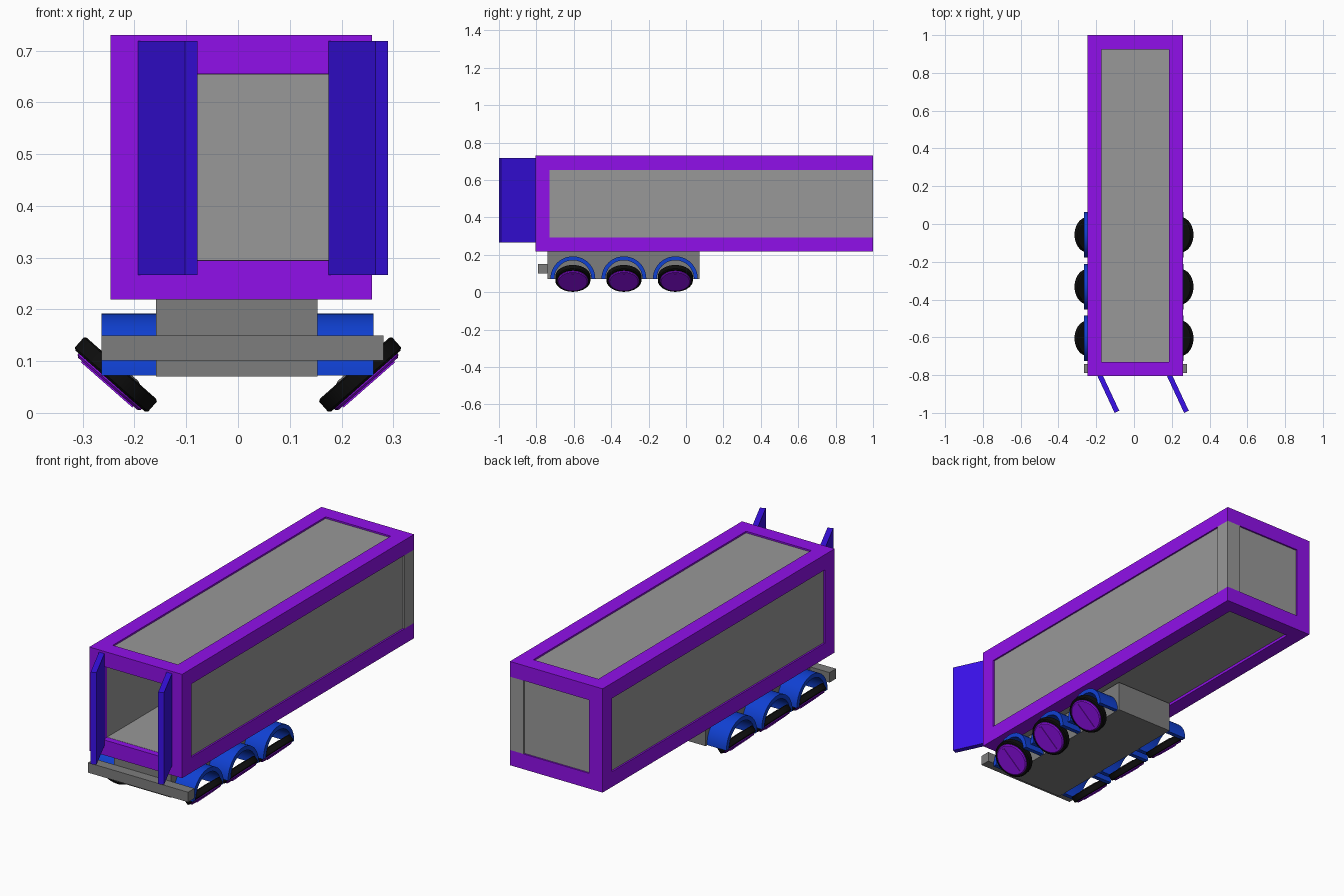
import bpy, bmesh
from math import radians, cos, sin, pi
from mathutils import Matrix

if "Cube" in bpy.data.objects:
    bpy.data.objects.remove(bpy.data.objects["Cube"])


def material(name, rgb):
    m = bpy.data.materials.new(name)
    m.diffuse_color = (*rgb, 1)
    m.use_nodes = True
    m.node_tree.nodes["Principled BSDF"].inputs["Base Color"].default_value = m.diffuse_color
    return m


PURPLE = material("purple", (0.28, 0.005, 0.82))
INDIGO = material("indigo", (0.042, 0.005, 0.82))
BLUE = material("blue", (0.005, 0.052, 0.65))
BLACK = material("black", (0.004, 0.004, 0.004))
GREY = material("grey", (0.315, 0.315, 0.315))
DARK = material("dark_grey", (0.205, 0.205, 0.205))


def make(name, bm, mat=None, matrix=Matrix(), smooth=False):
    bmesh.ops.recalc_face_normals(bm, faces=bm.faces)
    me = bpy.data.meshes.new(name)
    bm.to_mesh(me)
    bm.free()
    ob = bpy.data.objects.new(name, me)
    bpy.context.collection.objects.link(ob)
    ob.matrix_world = matrix
    if mat:
        me.materials.append(mat)
    if smooth:
        bpy.ops.object.select_all(action='DESELECT')
        ob.select_set(True)
        bpy.context.view_layer.objects.active = ob
        bpy.ops.object.shade_smooth_by_angle(angle=radians(30))
    return ob


def box(name, x, y, z, mat=None, matrix=Matrix()):
    bm = bmesh.new()
    bmesh.ops.create_cube(bm, size=1)
    for v in bm.verts:
        v.co = [(a + b) / 2 + c * (b - a) for (a, b), c in zip((x, y, z), v.co)]
    return make(name, bm, mat, matrix)


def lathe(name, profile, mat, matrix, n=40):
    # revolve (x, radius) points about the local x axis, with flat caps
    bm = bmesh.new()
    rings = [[bm.verts.new((a, r * cos(2 * pi * i / n), r * sin(2 * pi * i / n)))
              for i in range(n)] for a, r in profile]
    for p, q in zip(rings, rings[1:]):
        for i in range(n):
            j = (i + 1) % n
            bm.faces.new((p[i], p[j], q[j], q[i]))
    bm.faces.new(rings[0])
    bm.faces.new(rings[-1])
    return make(name, bm, mat, matrix, True)


def arch(name, x0, x1, y, z, r_in, r_out, mat, n=24):
    # half-ring extruded along x
    bm = bmesh.new()
    rows = []
    for i in range(n + 1):
        c, s = cos(pi * i / n), sin(pi * i / n)
        rows.append([bm.verts.new((x, y + r * c, z + r * s))
                     for x, r in ((x0, r_in), (x1, r_in), (x1, r_out), (x0, r_out))])
    for p, q in zip(rows, rows[1:]):
        for k in range(4):
            m = (k + 1) % 4
            bm.faces.new((p[k], p[m], q[m], q[k]))
    bm.faces.new(rows[0])
    bm.faces.new(rows[-1])
    return make(name, bm, mat, smooth=True)


# Cargo frame beams
X0, X1, Y0, Y1, Z0, Z1, T = -0.246, 0.259, -0.805, 1.0, 0.219, 0.73, 0.075
xs, ys, zs = [((a, a + T), (b - T, b)) for a, b in ((X0, X1), (Y0, Y1), (Z0, Z1))]
for z in zs:
    for x in xs:
        box("frame_long_beam", x, (Y0, Y1), z, PURPLE)
    for y in ys:
        box("frame_cross_beam", (X0 + T, X1 - T), y, z, PURPLE)
for x in xs:
    for y in ys:
        plain = x == xs[1] and y == ys[1]      # this corner post is bare grey
        box("frame_corner_post", x, y, (Z0 + T, Z1 - T), GREY if plain else PURPLE)

# Recessed wall panels, open at the front
R, I = 0.008, 0.076
yw = (Y0 + 0.03, Y1 - R)
box("left_wall", (X0 + R, X0 + I), yw, (Z0 + 0.013, Z1 - R), GREY)
box("right_wall", (X1 - I, X1 - R), yw, (Z0 + 0.013, Z1 - R), GREY)
box("floor_panel", (X0 + I, X1 - I), yw, (Z0 + 0.013, Z0 + I), GREY)
box("roof_panel", (X0 + I, X1 - I), yw, (Z1 - I, Z1 - R), GREY)
box("back_wall", (X0 + I, X1 - I), (Y1 - I, Y1 - R), (Z0 + I, Z1 - I), GREY)

# Open doors
for side, x in (("left", -0.1355), ("right", 0.2325)):
    box(side + "_door", (-0.0135, 0.0135), (-0.107, 0.107), (0.266, 0.719), INDIGO,
        Matrix.Translation((x, -0.8975, 0)) @ Matrix.Rotation(radians(25), 4, 'Z'))

# Chassis and bumper
box("chassis", (-0.158, 0.154), (-0.74, 0.073), (0.07, Z0), DARK)
box("bumper", (-0.264, 0.281), (-0.79, -0.74), (0.101, 0.15), DARK)

# Wheels and fenders
for y in (-0.605, -0.332, -0.057):
    for s in (-1, 1):
        x = (-0.264, -0.158) if s < 0 else (0.154, 0.262)
        arch("fender", *x, y, 0.072, 0.099, 0.12, BLUE)
        tilt = radians(48.7) if s > 0 else radians(131.3)
        m = Matrix.Translation((s * 0.2365, y, 0.0735)) @ Matrix.Rotation(tilt, 4, 'Y')
        lathe("tyre", [(-0.017, 0.075), (-0.017, 0.089), (-0.014, 0.094),
                       (0.012, 0.094), (0.016, 0.089), (0.016, 0.075)], BLACK, m)
        lathe("wheel_disc", [(0.014, 0.082), (0.019, 0.081), (0.023, 0.076)], PURPLE, m)
        lathe("inner_hub", [(-0.02, 0.04), (-0.016, 0.05)], DARK, m)
        box("wheel_bar", (0.018, 0.026), (-0.006, 0.006), (-0.066, 0.066), PURPLE, m)
